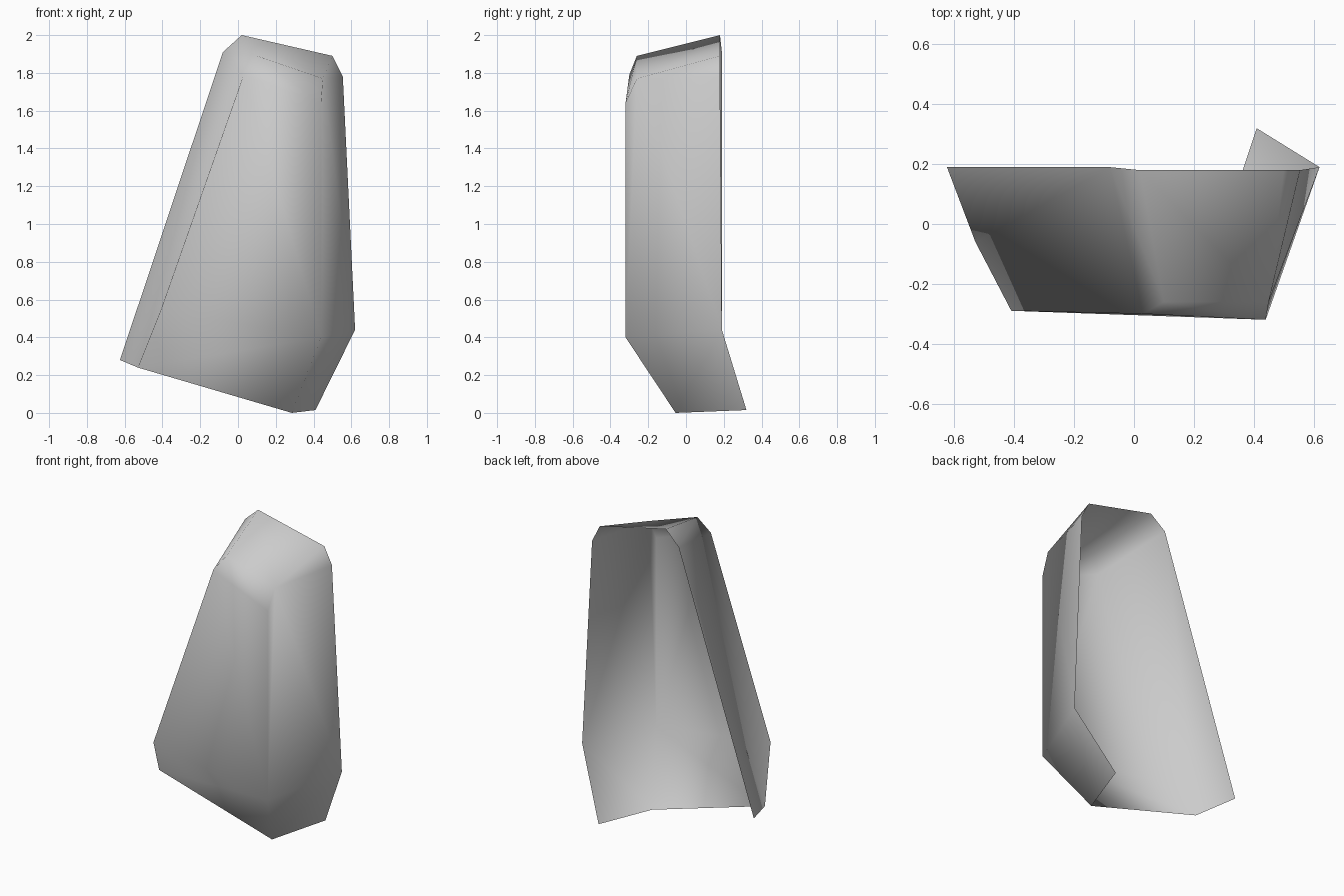
import bpy
import bmesh

# Remove the default cube only
cube = bpy.data.objects.get("Cube")
if cube:
    bpy.data.objects.remove(cube, do_unlink=True)

# Single plain grey material
grey = bpy.data.materials.new("plain_grey")
grey.use_nodes = True
colour = (0.6, 0.6, 0.6, 1)
grey.diffuse_color = colour
grey.node_tree.nodes["Principled BSDF"].inputs["Base Color"].default_value = colour

# Corners of the shell: the open back rim, then the front plate and its chamfers
corners = {
    "rim_low_left": (-.625, .19, .28),
    "rim_high_left": (-.08, .19, 1.91),
    "rim_peak": (.02, .18, 2),
    "rim_high_right": (.5, .18, 1.89),
    "rim_shoulder": (.555, .18, 1.78),
    "rim_hip": (.62, .19, .44),
    "rim_tail": (.41, .32, .015),
    "base_right": (.285, -.055, 0),
    "base_left": (-.53, -.06, .24),
    "front_low_left": (-.41, -.29, .54),
    "front_low_right": (.44, -.32, .4),
    "front_high_left": (.03, -.3, 1.79),
    "front_high_right": (.44, -.32, 1.64),
    "crown_left": (.1, -.26, 1.89),
    "crown_right": (.45, -.26, 1.77),
}

# Panels of the shell, each listed by its corners
panels = {
    "left_side": "rim_low_left rim_high_left front_high_left front_low_left base_left",
    "left_chamfer": "rim_high_left rim_peak crown_left front_high_left",
    "top": "rim_peak rim_high_right crown_right crown_left",
    "right_chamfer": "rim_high_right rim_shoulder crown_right",
    "brow": "crown_left crown_right front_high_right front_high_left",
    "front": "front_high_left front_high_right front_low_right front_low_left",
    "right_side": "rim_shoulder rim_hip front_low_right front_high_right crown_right",
    "right_tail": "rim_hip rim_tail base_right front_low_right",
    "bottom_chamfer": "front_low_right base_right base_left front_low_left",
}

bm = bmesh.new()
verts = {name: bm.verts.new(co) for name, co in corners.items()}
faces = {name: bm.faces.new([verts[c] for c in names.split()])
         for name, names in panels.items()}

# Make every panel face outward
bmesh.ops.recalc_face_normals(bm, faces=bm.faces[:])
if faces["front"].normal.y > 0:
    bmesh.ops.reverse_faces(bm, faces=bm.faces[:])

# Soft shading across the whole shell
for face in bm.faces:
    face.smooth = True

mesh = bpy.data.meshes.new("curved_shell_panel")
bm.to_mesh(mesh)
bm.free()
mesh.materials.append(grey)
shell = bpy.data.objects.new("curved_shell_panel", mesh)
bpy.context.collection.objects.link(shell)
